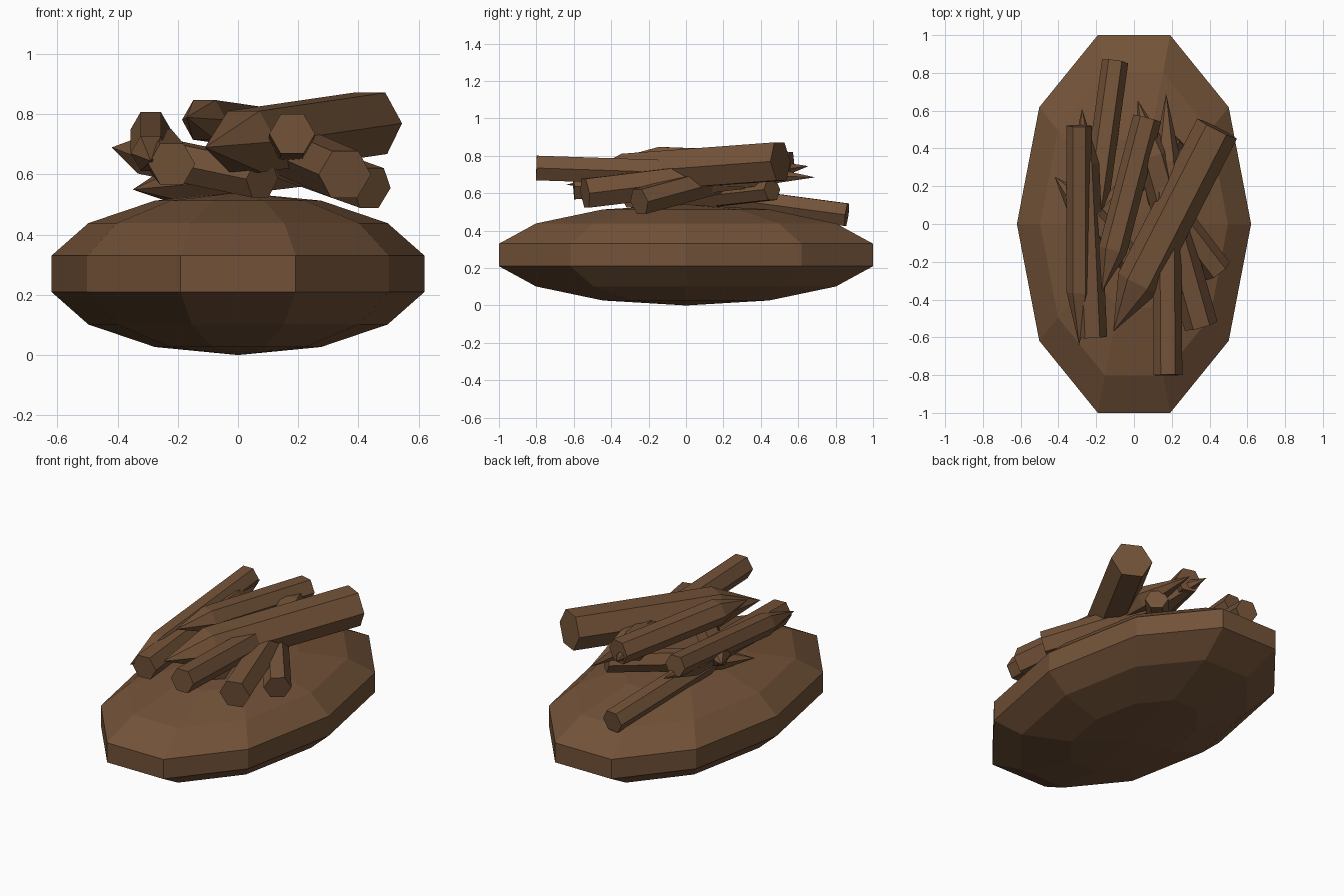
import bpy, bmesh, math
from mathutils import Vector

if "Cube" in bpy.data.objects:
    bpy.data.objects.remove(bpy.data.objects["Cube"])

brown = bpy.data.materials.new("bark_brown")
brown.diffuse_color = (0.17, 0.085, 0.04, 1)
brown.use_nodes = True
brown.node_tree.nodes["Principled BSDF"].inputs["Base Color"].default_value = brown.diffuse_color


def finish(name, bm):
    bmesh.ops.recalc_face_normals(bm, faces=bm.faces)
    mesh = bpy.data.meshes.new(name)
    bm.to_mesh(mesh)
    bm.free()
    mesh.materials.append(brown)
    obj = bpy.data.objects.new(name, mesh)
    bpy.context.collection.objects.link(obj)


def ring(bm, centre, u, v, sides):
    return [bm.verts.new(centre + u * math.cos(2 * math.pi * i / sides)
                         + v * math.sin(2 * math.pi * i / sides)) for i in range(sides)]


def skin(bm, rings):
    for a, b in zip(rings, rings[1:]):
        n = len(a)
        for i in range(n):
            bm.faces.new((a[i], a[(i + 1) % n], b[(i + 1) % n], b[i]))


def fan(bm, loop, tip):
    p = bm.verts.new(tip)
    for i in range(len(loop)):
        bm.faces.new((loop[i], loop[(i + 1) % len(loop)], p))


# Mound: flattened ten-sided ball with seven bands
bm = bmesh.new()
rings = []
for k in range(1, 7):
    t = math.pi * k / 7
    s = math.sin(t)
    rings.append(ring(bm, Vector((0, 0, 0.27 - 0.27 * math.cos(t))),
                      Vector((0.636 * s, 0, 0)), Vector((0, 1.0785 * s, 0)), 10))
skin(bm, rings)
fan(bm, rings[0], (0, 0, 0))
fan(bm, rings[-1], (0, 0, 0.54))
finish("mound", bm)


# Sharpened stick: hexagonal shaft with one flat end and one pointed end
def stick(name, end, tip, r, shaft=0.76):
    end, tip = Vector(end), Vector(tip)
    d = (tip - end).normalized()
    u = d.cross(Vector((0, 0, 1))).normalized() * r
    v = u.cross(d).normalized() * r
    bm = bmesh.new()
    a = ring(bm, end, u, v, 6)
    b = ring(bm, end.lerp(tip, shaft), u, v, 6)
    bm.faces.new(a)
    skin(bm, [a, b])
    fan(bm, b, tip)
    finish(name, bm)


# Pile of sticks: flat end, pointed end, radius
sticks = [
    ("large_top_stick", (0.44, 0.505, 0.77), (-0.11, -0.57, 0.69), 0.118),
    ("upper_stick", (0.07, 0.56, 0.755), (-0.17, -0.36, 0.79), 0.076),
    ("long_front_stick", (0.18, -0.80, 0.735), (0.17, 0.69, 0.685), 0.076),
    ("left_stick", (-0.29, 0.52, 0.75), (-0.29, -0.64, 0.645), 0.067),
    ("left_front_stick", (-0.22, -0.60, 0.635), (-0.275, 0.61, 0.70), 0.078),
    ("right_front_stick", (0.355, -0.54, 0.60), (0.02, 0.655, 0.745), 0.09),
    ("right_side_stick", (0.445, -0.25, 0.555), (0.04, 0.28, 0.70), 0.078),
    ("left_cross_stick", (0.08, -0.30, 0.585), (-0.42, 0.25, 0.69), 0.072),
    ("lower_cross_stick", (0.22, 0.46, 0.62), (-0.35, -0.17, 0.55), 0.065),
    ("back_stick", (-0.10, 0.86, 0.485), (-0.24, -0.15, 0.62), 0.07),
]
for s in sticks:
    stick(*s)
